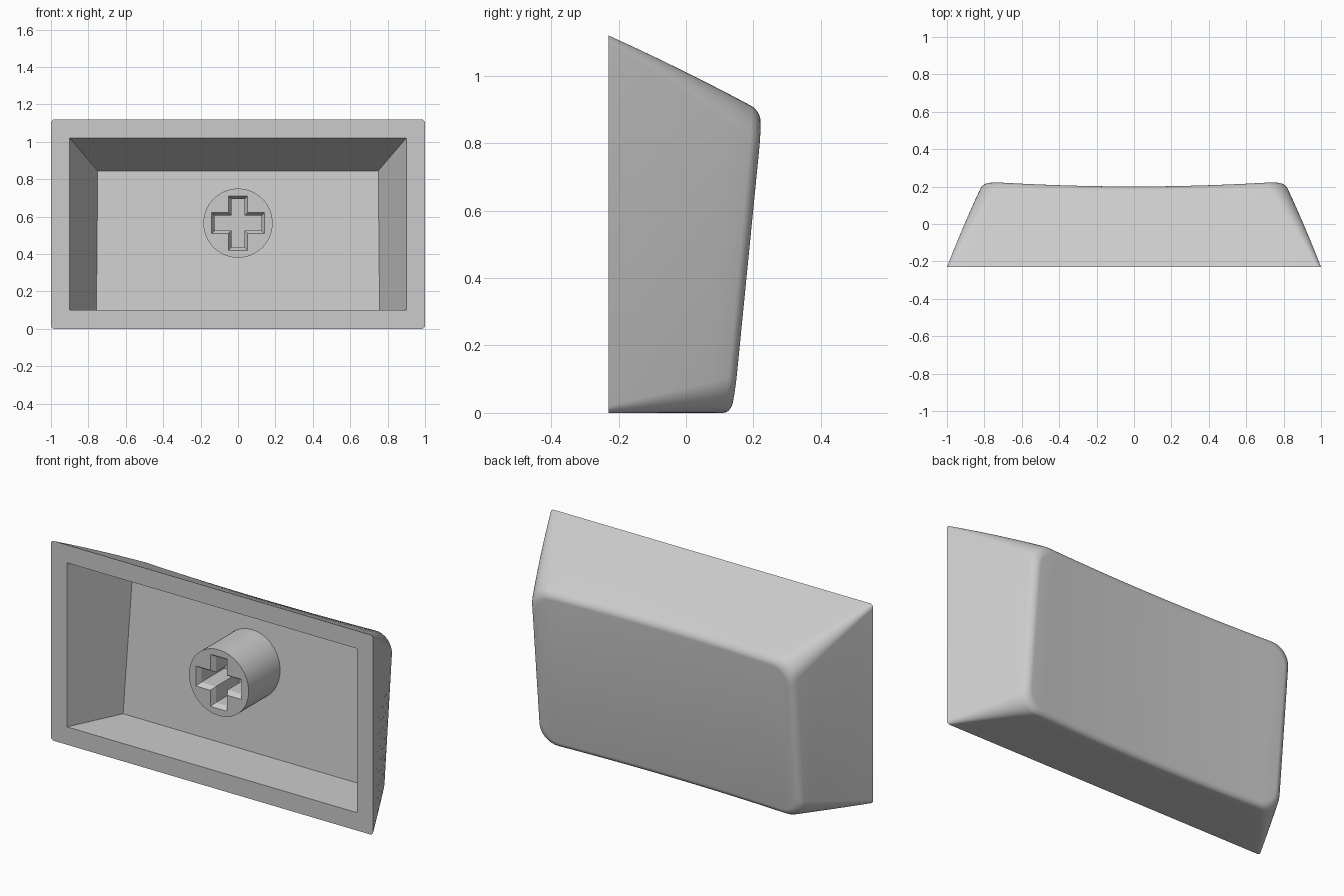
import bpy, bmesh
from math import sin, cos, pi, radians

cube = bpy.data.objects.get("Cube")
if cube:
    bpy.data.objects.remove(cube)

# One plain grey plastic
plastic = bpy.data.materials.new("grey plastic")
plastic.use_nodes = True
GREY = (0.6, 0.6, 0.6, 1)
plastic.diffuse_color = GREY
plastic.node_tree.nodes["Principled BSDF"].inputs["Base Color"].default_value = GREY

FRONT = -0.23      # plane of the open rim
ARC = 8            # segments per rounded corner
SPAN = 16          # segments along the long edges
BEVEL = 0.03


def lerp(a, b, t):
    return a + (b - a) * t


def finish(bm, name):
    bmesh.ops.recalc_face_normals(bm, faces=bm.faces)
    mesh = bpy.data.meshes.new(name)
    bm.to_mesh(mesh)
    bm.free()
    mesh.materials.append(plastic)
    obj = bpy.data.objects.new(name, mesh)
    bpy.context.collection.objects.link(obj)
    return obj


def activate(obj):
    bpy.ops.object.select_all(action='DESELECT')
    obj.select_set(True)
    bpy.context.view_layer.objects.active = obj


def dish(x, z):
    """Leaning back surface, hollowed across its width."""
    return 0.115 + 0.099 * z + 0.025 * (x / 0.78) ** 2


def ring(bm, t, inset=0):
    """Rounded rectangle: lower half left to right, then upper half back."""
    hx = lerp(1, 0.807, t) - inset
    low, high = inset, lerp(1.12, 0.895, t) - inset
    r = lerp(0.02, 0.11, t) - inset * 0.6
    half = []
    for i in range(ARC + 1):
        a = i / ARC * pi / 2
        half.append((-hx + r - r * cos(a), r - r * sin(a)))
    for i in range(1, SPAN):
        half.append((lerp(-hx + r, hx - r, i / SPAN), 0))
    half += [(-x, d) for x, d in reversed(half[:ARC + 1])]
    pts = [(x, low + d) for x, d in half]
    pts += [(x, high - d) for x, d in reversed(half)]
    return [bm.verts.new((x, lerp(FRONT, dish(x, z), t), z)) for x, z in pts]


def bridge(bm, a, b):
    n = len(a)
    for i in range(n):
        j = (i + 1) % n
        bm.faces.new((a[i], a[j], b[j], b[i]))


# Shell: tapered walls, rolled back edge, dished back
bm = bmesh.new()
start = 1 - BEVEL / 0.42
rings = [ring(bm, start * i / 6) for i in range(7)]
for i in range(1, 7):
    a = i / 6 * pi / 2
    rings.append(ring(bm, lerp(start, 1, sin(a)), BEVEL * (1 - cos(a))))
for a, b in zip(rings, rings[1:]):
    bridge(bm, a, b)
cap = rings[-1]
n = len(cap)
for i in range(n // 2 - 1):
    bm.faces.new((cap[i], cap[i + 1], cap[n - 2 - i], cap[n - 1 - i]))

# Cavity: sharp tapered pocket with a floor parallel to the back
mouth = [bm.verts.new((x, FRONT, z)) for x, z in
         ((-0.9, 0.1), (0.9, 0.1), (0.9, 1.02), (-0.9, 1.02))]
floor = [bm.verts.new(p) for p in
         ((-0.757, 0.063, 0.1), (0.757, 0.063, 0.1),
          (0.75, 0.135, 0.845), (-0.75, 0.135, 0.845))]
bridge(bm, mouth, floor)
bm.faces.new(floor)

# Flat rim, split at the middle of each corner
rim, mid = rings[0], ARC // 2
h = n // 2
splits = [mid, h - 1 - mid, h + mid, n - 1 - mid]
for k in range(4):
    s, e = splits[k], splits[(k + 1) % 4]
    count = (e - s) % n
    outer = [rim[(s + i) % n] for i in range(count + 1)]
    bm.faces.new(outer + [mouth[(k + 1) % 4], mouth[k]])
shell = finish(bm, "cap_shell")

# Stem: round post rising from the cavity floor
STEM_Z, STEM_FRONT, STEM_BACK = 0.565, -0.17, 0.13
bm = bmesh.new()
circles = []
for y in (STEM_FRONT, STEM_BACK):
    circles.append([bm.verts.new((0.185 * cos(2 * pi * i / 64), y,
                                  STEM_Z + 0.185 * sin(2 * pi * i / 64)))
                    for i in range(64)])
bridge(bm, *circles)
for c in circles:
    bm.faces.new(c)
stem = finish(bm, "stem")


# Cross socket cutter with a chamfered mouth
def cross(bm, y, grow):
    w, lx, lz = 0.036 + grow, 0.126 + grow, 0.13 + grow
    v = 0.04 + grow
    quarter = [(lx, v), (w, v), (w, lz)]
    pts = list(quarter)
    pts += [(-x, z) for x, z in reversed(quarter)]
    pts += [(-x, -z) for x, z in quarter]
    pts += [(x, -z) for x, z in reversed(quarter)]
    return [bm.verts.new((x, y, STEM_Z + z)) for x, z in pts]


bm = bmesh.new()
levels = [cross(bm, STEM_FRONT - 0.02, 0.016), cross(bm, STEM_FRONT, 0.016),
          cross(bm, STEM_FRONT + 0.025, 0), cross(bm, 0.06, 0)]
for a, b in zip(levels, levels[1:]):
    bridge(bm, a, b)
bm.faces.new(levels[0])
bm.faces.new(levels[-1])
cutter = finish(bm, "socket_cutter")
cutter.hide_render = True

cut = stem.modifiers.new("socket", 'BOOLEAN')
cut.operation = 'DIFFERENCE'
cut.solver = 'EXACT'
cut.object = cutter
activate(stem)
bpy.ops.object.modifier_apply(modifier=cut.name)
bpy.data.objects.remove(cutter)

# Smooth shading with crisp edges
for obj in (shell, stem):
    activate(obj)
    bpy.ops.object.shade_smooth_by_angle(angle=radians(30))
